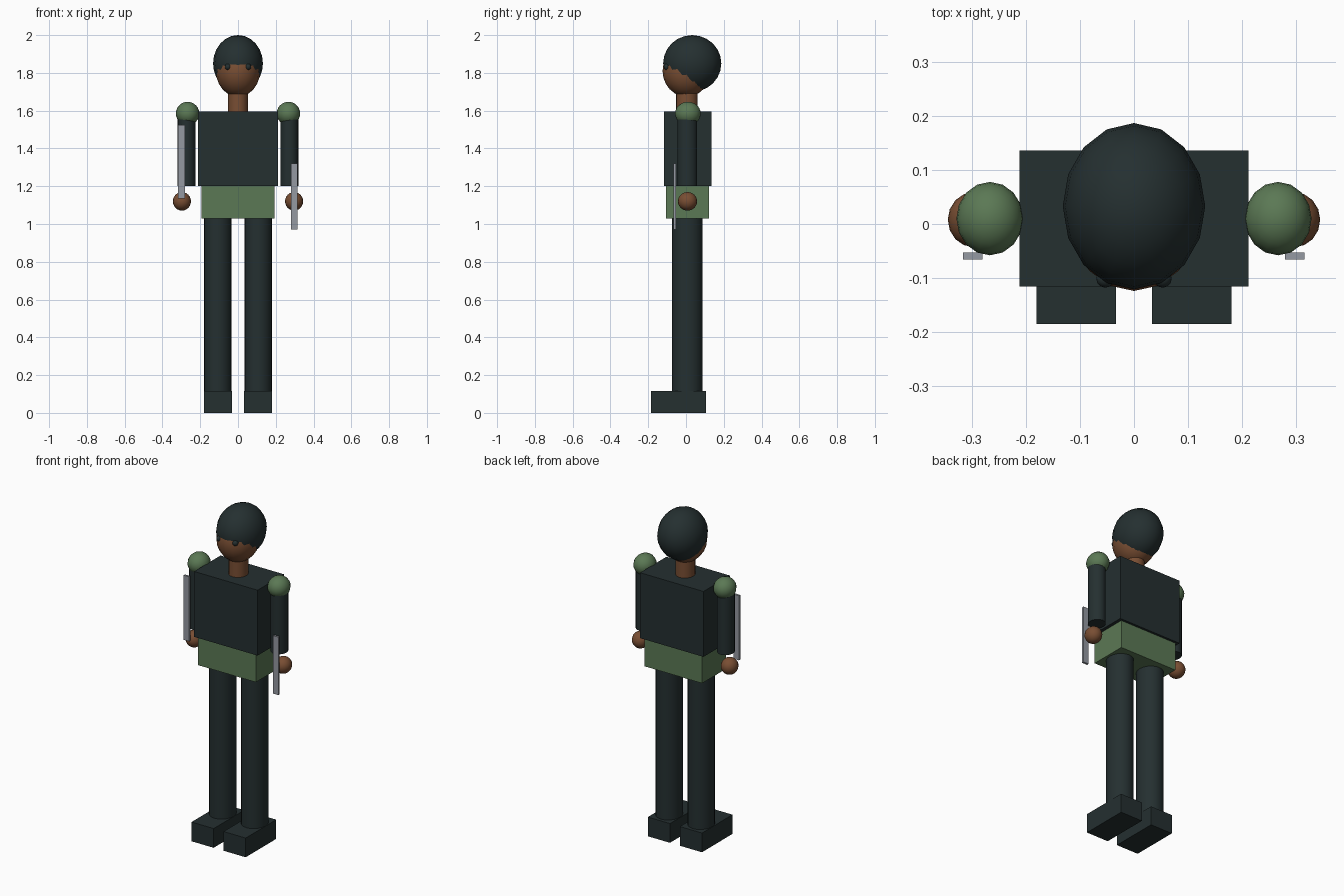
import bpy
import math

cube = bpy.data.objects.get("Cube")
if cube:
    bpy.data.objects.remove(cube, do_unlink=True)


def make_material(name, rgb):
    mat = bpy.data.materials.new(name)
    mat.use_nodes = True
    colour = (*rgb, 1.0)
    mat.diffuse_color = colour
    mat.node_tree.nodes["Principled BSDF"].inputs["Base Color"].default_value = colour
    return mat


DARK = make_material("dark slate", (0.018, 0.029, 0.030))
GREEN = make_material("moss green", (0.105, 0.19, 0.09))
SKIN = make_material("brown skin", (0.19, 0.076, 0.033))
STEEL = make_material("steel grey", (0.30, 0.32, 0.36))


def finish(name, mat, scale, smooth):
    obj = bpy.context.object
    obj.name = name
    obj.scale = scale
    bpy.ops.object.transform_apply(location=False, rotation=False, scale=True)
    obj.data.materials.append(mat)
    if smooth:
        bpy.ops.object.shade_smooth_by_angle(angle=math.radians(40))
    return obj


def box(name, mat, low, high):
    centre = [(a + b) / 2 for a, b in zip(low, high)]
    size = [b - a for a, b in zip(low, high)]
    bpy.ops.mesh.primitive_cube_add(size=1, location=centre)
    return finish(name, mat, size, False)


def ball(name, mat, centre, radii, segments=16, rings=12):
    bpy.ops.mesh.primitive_uv_sphere_add(segments=segments, ring_count=rings,
                                         radius=1, location=centre)
    return finish(name, mat, radii, True)


def tube(name, mat, centre_xy, radii, bottom, top):
    bpy.ops.mesh.primitive_cylinder_add(vertices=20, radius=1, depth=1,
                                        location=(*centre_xy, (bottom + top) / 2))
    return finish(name, mat, (*radii, top - bottom), True)


# Trunk
box("torso", DARK, (-0.212, -0.116, 1.20), (0.212, 0.136, 1.595))
box("hips", GREEN, (-0.193, -0.105, 1.03), (0.193, 0.122, 1.20))

# Head
tube("neck", SKIN, (0, 0.005), (0.053, 0.057), 1.59, 1.73)
ball("head", SKIN, (0, 0.003, 1.81), (0.117, 0.127, 0.136))
ball("hair", DARK, (0, 0.033, 1.85), (0.132, 0.154, 0.15))

# Paired limbs
for side, sign in (("left", 1), ("right", -1)):
    ball(side + "_eye", DARK, (sign * 0.053, -0.101, 1.832), (0.017, 0.017, 0.017), 12, 8)
    ball(side + "_shoulder", GREEN, (sign * 0.267, 0.010, 1.585), (0.062, 0.068, 0.062))
    tube(side + "_arm", DARK, (sign * 0.272, 0.007), (0.047, 0.052), 1.20, 1.57)
    ball(side + "_hand", SKIN, (sign * 0.297, 0.008, 1.12), (0.048, 0.051, 0.049))
    tube(side + "_leg", DARK, (sign * 0.107, 0.007), (0.073, 0.080), 0.11, 1.035)
    x = sign * 0.107
    box(side + "_foot", DARK, (x - 0.074, -0.185, 0), (x + 0.074, 0.106, 0.116))

# Thin blades held at different heights
for side, x, bottom in (("left", 0.298, 0.97), ("right", -0.299, 1.135)):
    box(side + "_blade", STEEL, (x - 0.018, -0.066, bottom),
        (x + 0.018, -0.053, bottom + 0.35 + (0.04 if x < 0 else 0)))
